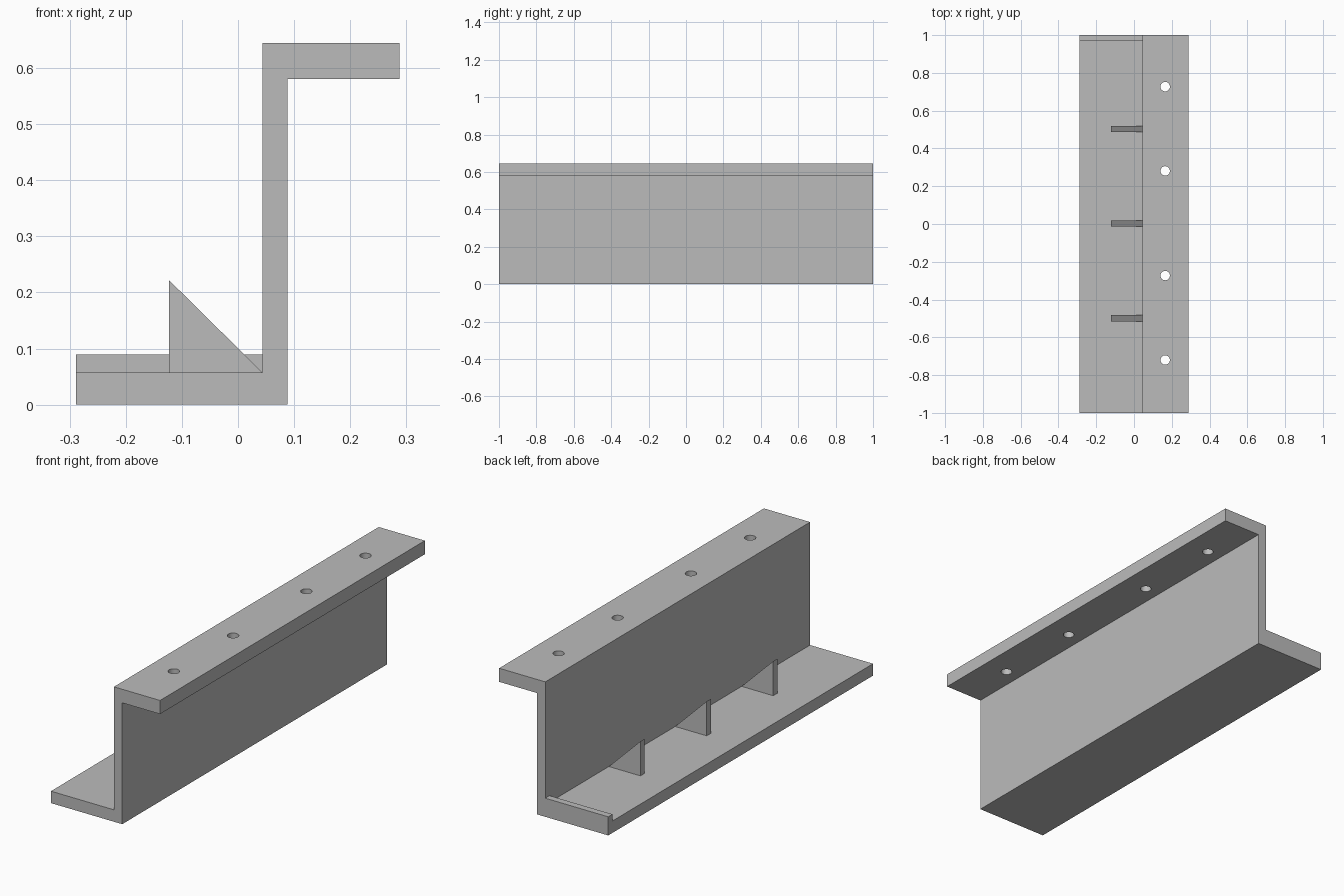
import bpy
import bmesh
from mathutils import Matrix, Vector

old = bpy.data.objects.get("Cube")
if old:
    bpy.data.objects.remove(old, do_unlink=True)

# Plain grey metal
GREY = (0.5, 0.5, 0.5, 1.0)
metal = bpy.data.materials.new("grey metal")
metal.use_nodes = True
metal.diffuse_color = GREY
metal.node_tree.nodes["Principled BSDF"].inputs["Base Color"].default_value = GREY


def add_object(name, bm):
    bmesh.ops.recalc_face_normals(bm, faces=bm.faces)
    mesh = bpy.data.meshes.new(name)
    bm.to_mesh(mesh)
    bm.free()
    mesh.materials.append(metal)
    obj = bpy.data.objects.new(name, mesh)
    bpy.context.collection.objects.link(obj)
    return obj


def extrude_profile(name, points, y0, y1):
    """Sweep an x-z outline from y0 to y1."""
    bm = bmesh.new()
    face = bm.faces.new([bm.verts.new((x, y0, z)) for x, z in points])
    swept = bmesh.ops.extrude_face_region(bm, geom=[face])["geom"]
    verts = [v for v in swept if isinstance(v, bmesh.types.BMVert)]
    bmesh.ops.translate(bm, verts=verts, vec=Vector((0, y1 - y0, 0)))
    return add_object(name, bm)


LEFT, WEB_IN, WEB_OUT, RIGHT = -0.289, 0.044, 0.088, 0.288
FLOOR, FLANGE, TOP = 0.057, 0.58, 0.645

# Z-shaped rail: base plate, upright web and top flange
rail = extrude_profile("z_rail", [
    (LEFT, 0), (WEB_OUT, 0), (WEB_OUT, FLANGE), (RIGHT, FLANGE),
    (RIGHT, TOP), (WEB_IN, TOP), (WEB_IN, FLOOR), (LEFT, FLOOR)], -1, 1)

# Bolt holes through the top flange
bm = bmesh.new()
for y in (-0.72, -0.273, 0.281, 0.727):
    bmesh.ops.create_cone(bm, cap_ends=True, segments=32, radius1=0.025, radius2=0.025,
                          depth=0.2, matrix=Matrix.Translation((0.165, y, 0.61)))
cutter = add_object("bolt_hole_cutter", bm)
cutter.hide_render = True
cutter.hide_viewport = True
cut = rail.modifiers.new("bolt holes", "BOOLEAN")
cut.operation = "DIFFERENCE"
cut.solver = "EXACT"
cut.object = cutter

# Apply the cut, then drop the cutter and smooth the hole walls
bpy.context.view_layer.update()
depsgraph = bpy.context.evaluated_depsgraph_get()
rail.data = bpy.data.meshes.new_from_object(rail.evaluated_get(depsgraph))
rail.modifiers.clear()
bpy.data.objects.remove(cutter, do_unlink=True)
bpy.ops.object.select_all(action="DESELECT")
rail.select_set(True)
bpy.context.view_layer.objects.active = rail
bpy.ops.object.shade_smooth_by_angle()

# Raised stop along the back end of the base plate
extrude_profile("end_stop", [(LEFT, FLOOR), (WEB_IN, FLOOR), (WEB_IN, 0.089), (LEFT, 0.089)],
                0.968, 1)

# Triangular fins standing on the base plate
for name, y in (("front", -0.499), ("middle", 0.003), ("back", 0.504)):
    extrude_profile(name + "_fin", [(-0.123, FLOOR), (WEB_IN, FLOOR), (-0.123, 0.222)],
                    y - 0.016, y + 0.016)
